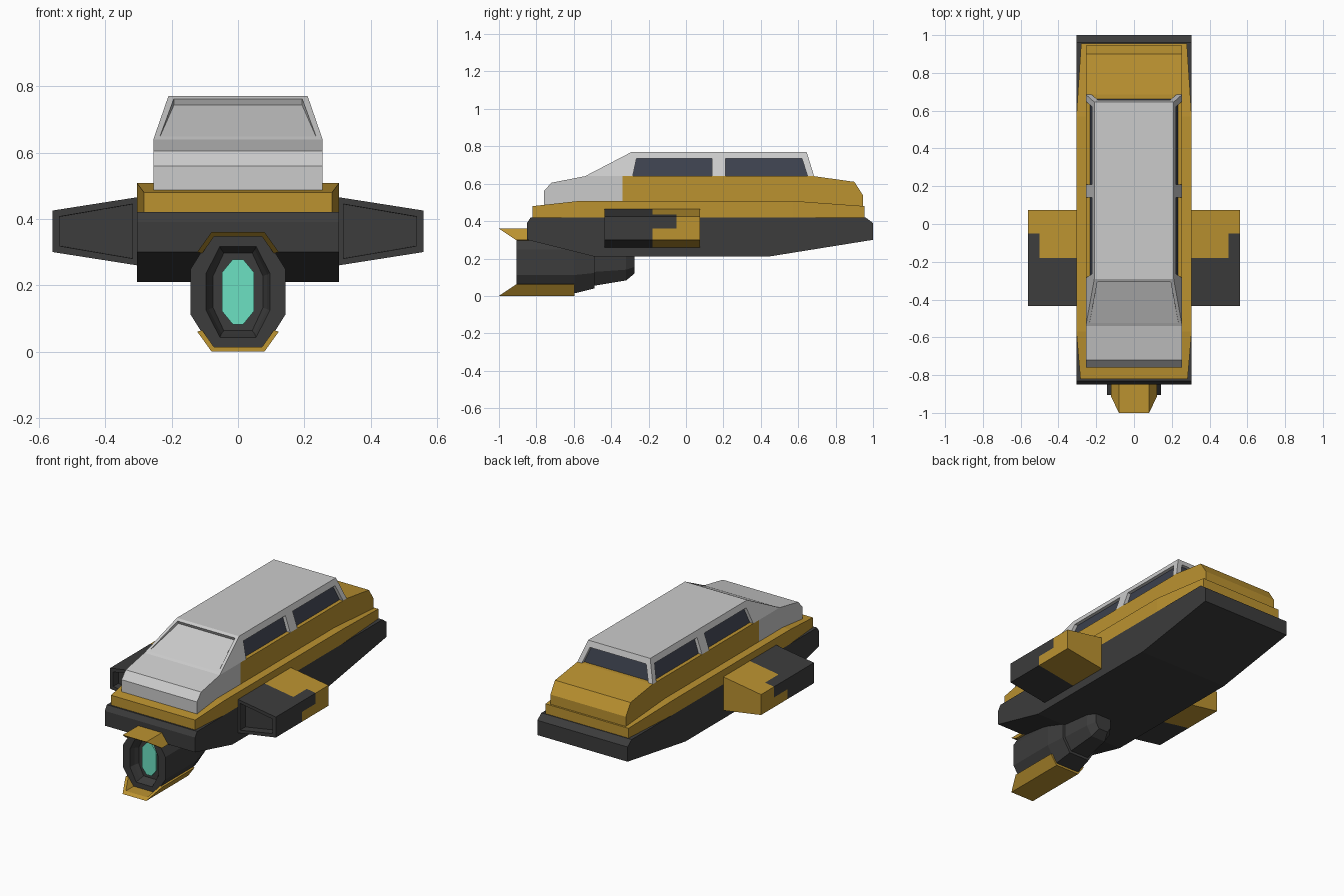
import bpy, bmesh
from mathutils import Vector

if "Cube" in bpy.data.objects:
    bpy.data.objects.remove(bpy.data.objects["Cube"])


def material(name, rgb):
    m = bpy.data.materials.new(name)
    m.diffuse_color = (*rgb, 1)
    m.use_nodes = True
    m.node_tree.nodes["Principled BSDF"].inputs["Base Color"].default_value = m.diffuse_color
    return m


GOLD = material("gold_paint", (0.50, 0.29, 0.03))
DARK = material("dark_metal", (0.045, 0.045, 0.045))
GLASS = material("window_glass", (0.045, 0.052, 0.075))
GLOW = material("cyan_lens", (0.15, 0.75, 0.54))


def loft(name, rings, mat=None):
    """Skin a list of equal-length 3D rings and cap both ends."""
    bm = bmesh.new()
    vs = [[bm.verts.new(p) for p in r] for r in rings]
    n = len(rings[0])
    for a, b in zip(vs, vs[1:]):
        for i in range(n):
            j = (i + 1) % n
            bm.faces.new((a[i], a[j], b[j], b[i]))
    bm.faces.new(vs[0])
    bm.faces.new(vs[-1])
    bmesh.ops.recalc_face_normals(bm, faces=bm.faces)
    me = bpy.data.meshes.new(name)
    bm.to_mesh(me)
    bm.free()
    ob = bpy.data.objects.new(name, me)
    bpy.context.collection.objects.link(ob)
    if mat:
        me.materials.append(mat)
    return ob


def side_prism(name, yz, half, mat=None):
    return loft(name, [[(x, y, z) for y, z in yz] for x in (-half, half)], mat)


def front_prism(name, xz, y0, y1, mat=None):
    return loft(name, [[(x, y, z) for x, z in xz] for y in (y0, y1)], mat)


def quad(x0, x1, y0, y1, z):
    return [(x0, y0, z), (x1, y0, z), (x1, y1, z), (x0, y1, z)]


def recess(ob, facing, margin, depth, min_z=-9):
    """Inset the face that looks along 'facing' and push it (above min_z) inward."""
    bm = bmesh.new()
    bm.from_mesh(ob.data)
    bm.normal_update()
    f = max(bm.faces, key=lambda g: g.normal.dot(Vector(facing)))
    for t in (margin, 0.001):
        bmesh.ops.inset_individual(bm, faces=[f], thickness=t)
    n = f.normal.copy()
    for v in f.verts:
        if v.co.z > min_z:
            v.co -= n * depth
    bm.to_mesh(ob.data)
    bm.free()


# Lower hull
side_prism("hull", [(-.85, .39), (-.83, .42), (.96, .42), (1, .39), (1, .30),
                    (.44, .21), (-.49, .21), (-.85, .30)], .305, DARK)

# Gold belt with tapered ends
loft("belt", [[(-w, y, .42), (w, y, .42), (w, y, z), (-w, y, z)] for y, w, z in
              ((-.82, .284, .48), (-.57, .305, .508), (.57, .305, .508), (.955, .28, .48))], GOLD)

# Gold rear body and grey nose
side_prism("rear_body", [(-.34, .45), (-.34, .64), (.685, .64), (.90, .61),
                         (.945, .54), (.945, .45)], .255, GOLD)
side_prism("nose", [(-.34, .45), (-.76, .45), (-.76, .56), (-.72, .605),
                    (-.54, .64), (-.34, .64)], .255)

# Sloped windscreen with a pocket deepening toward the top
screen = loft("windscreen", [quad(-.255, .255, -.54, -.285, .64),
                             quad(-.21, .21, -.29, -.257, .77)])
recess(screen, (0, -.46, .89), .025, .02, .70)

# Roof, glass and window posts
loft("roof", [quad(-.222, .222, -.30, .656, .735), quad(-.21, .21, -.29, .645, .77)])
loft("cabin_glass", [quad(-.235, .235, -.30, .665, .63), quad(-.2, .2, -.28, .635, .737)], GLASS)
for s, side in ((1, "right"), (-1, "left")):
    loft("middle_post_" + side, [quad(s * .215, s * .255, .14, .21, .64),
                                 quad(s * .18, s * .222, .14, .21, .735)])
    loft("rear_post_" + side, [quad(s * .225, s * .255, .65, .685, .64),
                               quad(s * .19, s * .222, .62, .656, .735)])


# Side pods
def top(x):
    return .465 - .157 * (x - .305)


def bottom(x):
    return .26 + .157 * (x - .305)


for s, side in ((1, "right"), (-1, "left")):
    full = [(s * x, z) for x, z in ((.3, bottom(.3)), (.56, bottom(.56)), (.56, top(.56)), (.3, top(.3)))]
    notched = [(s * x, z) for x, z in ((.3, bottom(.3)), (.56, bottom(.56)), (.56, .36),
                                       (.5, .36), (.5, top(.5)), (.3, top(.3)))]
    corner = [(s * x, z) for x, z in ((.5, .36), (.56, .36), (.56, top(.56)), (.5, top(.5)))]
    pod = front_prism("pod_front_" + side, full, -.435, -.18, DARK)
    recess(pod, (0, -1, 0), .028, .05)
    front_prism("pod_middle_" + side, notched, -.18, -.05, GOLD)
    front_prism("pod_corner_" + side, corner, -.18, -.05, DARK)
    front_prism("pod_rear_" + side, full, -.05, .075, GOLD)


# Octagonal engine: tail, body, front rim and hollow funnel
def octagon(y, w, h, fx=.57, fz=.41):
    a, b = w * fx, h * fz
    return [(x, y, .18 + z) for x, z in ((a, -h), (w, -b), (w, b), (a, h),
                                         (-a, h), (-w, b), (-w, -b), (-a, -h))]


loft("engine", [octagon(*r) for r in (
    (-.275, .055, .06), (-.32, .085, .097), (-.488, .108, .125), (-.49, .122, .14),
    (-.60, .143, .167), (-.905, .143, .167), (-.905, .096, .137),
    (-.875, .088, .127), (-.85, .075, .117))], DARK)
loft("engine_lens", [octagon(y, .048, .098, .33, .6) for y in (-.86, -.84)], GLOW)


# Gold guards above and below the engine, with raked front edges
def guard(name, z_flat, up, back):
    outer = [(-.123, .06), (-.08, 0), (.08, 0), (.123, .06)]
    inner = [(.108, .064), (.072, .013), (-.072, .013), (-.108, .064)]
    xz = outer + inner
    loft(name, [[(x, -1 + 1.5 * z, z_flat + up * z) for x, z in xz],
                [(x, back, z_flat + up * z) for x, z in xz]], GOLD)


guard("upper_guard", .36, -1, -.80)
guard("lower_guard", 0, 1, -.595)
